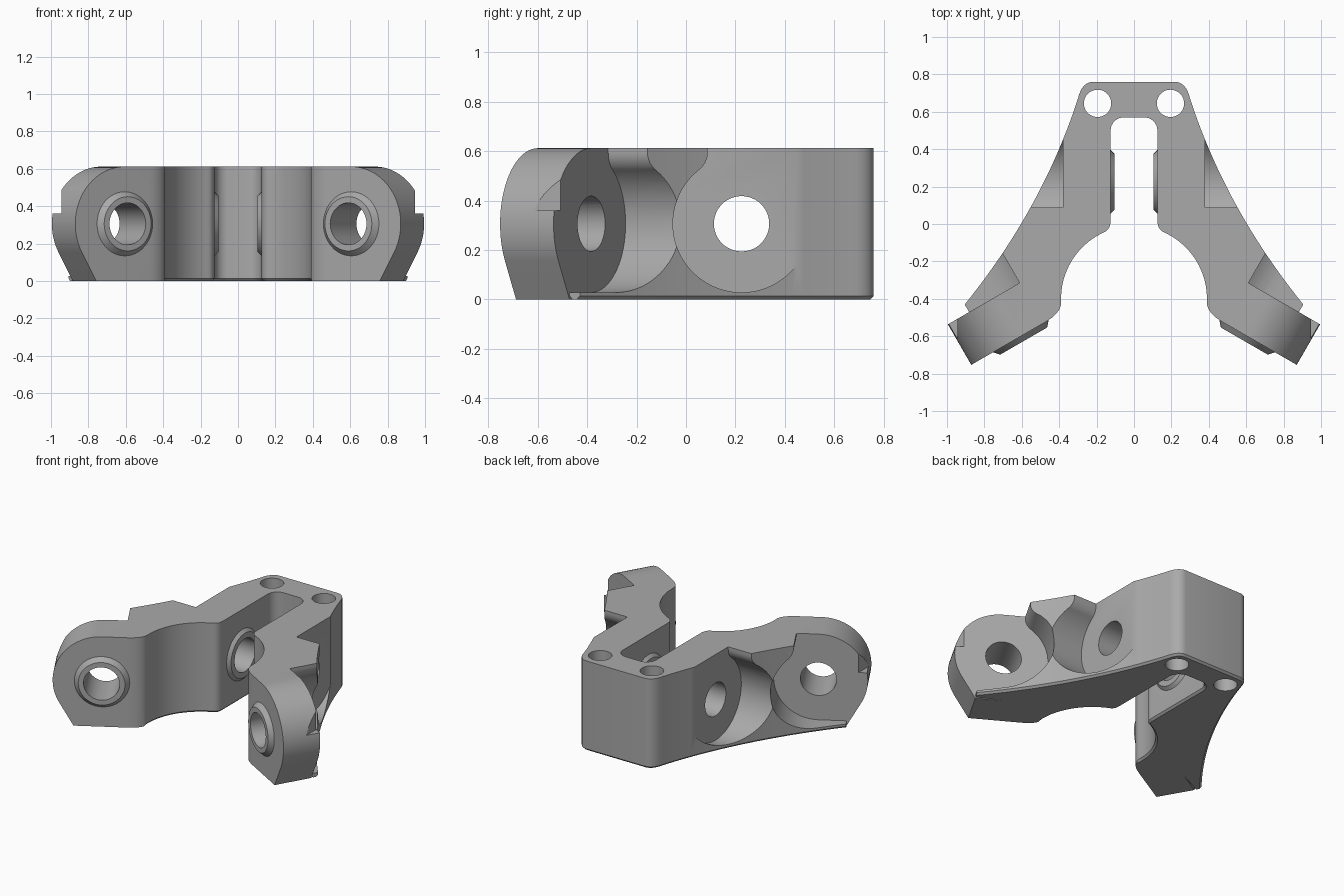
import bpy, bmesh
from math import radians, sin, cos
from mathutils import Vector, Matrix

if "Cube" in bpy.data.objects:
    bpy.data.objects.remove(bpy.data.objects["Cube"])

HEIGHT = 0.612
MID = HEIGHT / 2
X, Y, Z = Vector((1, 0, 0)), Vector((0, 1, 0)), Vector((0, 0, 1))
# Foot frame: along runs outward across its face, back runs through its thickness
ALONG = Vector((cos(radians(30)), -0.5, 0))
BACK = Vector((0.5, cos(radians(30)), 0))
FOOT = Vector((0.605, -0.6, MID))
THICK = 0.25
SPOT = 0.278
PIVOT_Y = 0.225


def arc(cx, cy, r, a0, a1, n=24):
    angles = [radians(a0 + (a1 - a0) * i / n) for i in range(n + 1)]
    return [(cx + r * cos(a), cy + r * sin(a)) for a in angles]


def bezier(a, b, c, n=8):
    a, b, c = Vector(a), Vector(b), Vector(c)
    ts = [i / n for i in range(n + 1)]
    return [tuple(a * (1 - t) ** 2 + b * 2 * t * (1 - t) + c * t * t) for t in ts]


def to_object(name, bm):
    bmesh.ops.recalc_face_normals(bm, faces=bm.faces)
    mesh = bpy.data.meshes.new(name)
    bm.to_mesh(mesh)
    bm.free()
    obj = bpy.data.objects.new(name, mesh)
    bpy.context.collection.objects.link(obj)
    return obj


def prism_mesh(points, origin, u, v, n, depth):
    bm = bmesh.new()
    verts = [bm.verts.new(origin + u * p[0] + v * p[1]) for p in points]
    face = bm.faces.new(verts)
    out = bmesh.ops.extrude_face_region(bm, geom=[face])
    moved = [g for g in out["geom"] if isinstance(g, bmesh.types.BMVert)]
    bmesh.ops.translate(bm, verts=moved, vec=n * depth)
    bmesh.ops.remove_doubles(bm, verts=bm.verts, dist=1e-5)
    return bm


def prism(name, *args):
    return to_object(name, prism_mesh(*args))


def cone(name, start, direction, depth, r1, r2):
    bm = bmesh.new()
    turn = direction.to_track_quat('Z', 'Y').to_matrix().to_4x4()
    place = Matrix.Translation(start + direction * depth / 2) @ turn
    bmesh.ops.create_cone(bm, cap_ends=True, segments=48, radius1=r1,
                          radius2=r2, depth=depth, matrix=place)
    return to_object(name, bm)


def combine(target, tool, operation):
    mod = target.modifiers.new("combine", 'BOOLEAN')
    mod.operation, mod.object, mod.solver = operation, tool, 'EXACT'
    bpy.context.view_layer.objects.active = target
    bpy.ops.object.modifier_apply(modifier=mod.name)
    bpy.data.objects.remove(tool)


def on_foot(u, n):
    p = FOOT + ALONG * u + BACK * n
    return (p.x, p.y)


# Half of the yoke in plan, from the rear bridge round to the inner slot
outline = [(0, 0.76)]
outline += bezier((0.22, 0.76), (0.28, 0.757), (0.3, 0.67))
outline += bezier((0.3, 0.67), (0.489, 0.085), on_foot(0.175, 0.297), 24)[1:]
outline += [on_foot(0.175, THICK), on_foot(0, THICK), on_foot(0, 0)]
outline += bezier(on_foot(-0.15, 0), (0.39, -0.476), (0.39, -0.42))
outline += arc(0, -0.4, 0.39, 0, 65)
outline += bezier((0.155, -0.042), (0.125, -0.025), (0.125, 0.02))
outline += arc(0.055, 0.5, 0.07, 0, 90, 8)
outline += [(0, 0.57)]
bm = prism_mesh(outline, Vector((0, 0, 0)), X, Y, Z, HEIGHT)

# Chamfer round the underside
lower = [e for e in bm.edges if all(v.co.z < 1e-4 for v in e.verts)
         and any(v.co.x > 1e-4 for v in e.verts)
         and sum(v.co.y for v in e.verts) / 2 > -0.44]
bmesh.ops.bevel(bm, geom=lower, offset=0.013, segments=1, affect='EDGES')
yoke = to_object("pivot_yoke", bm)

# Round clearance pockets with a rounded neck open at the top
neck = [(-0.137, 0.5)] + bezier((-0.137, 0.29), (-0.137, 0.252), (-0.166, 0.223))
foot_pocket = neck + arc(0, 0, SPOT, 130, 270, 32) + [(0.6, -SPOT), (0.6, 0.5)]
side_pocket = neck + arc(0, 0, SPOT, 130, 325, 40) + [(0.29, -0.09), (0.29, 0.5)]
combine(yoke, prism("foot_cutter", foot_pocket, FOOT + BACK * THICK,
                    ALONG, Z, BACK, 0.8), 'DIFFERENCE')
combine(yoke, prism("side_cutter", side_pocket, Vector((0.38, PIVOT_Y, MID)),
                    Y, Z, X, 0.5), 'DIFFERENCE')

# Rounded foot with a notch in its outer rear corner
profile = [(-0.08, -MID), (-0.08, MID)] + arc(0, 0, MID, 90, -30, 32) + [(0.177, -MID)]
foot = prism("foot", profile, FOOT, ALONG, Z, BACK, THICK)
notch = [(0.945, -0.62), (1.1, -0.62), (1.1, -0.3), (0.945, -0.3)]
combine(foot, prism("notch_cutter", notch, Vector((0, 0, 0.36)), X, Y, Z, 0.4),
        'DIFFERENCE')
combine(yoke, foot, 'UNION')

# Chamfered bosses, then the pivot bores and the vertical bolt hole
combine(yoke, cone("foot_boss", FOOT + BACK * 0.03, -BACK, 0.06, 0.198, 0.145), 'UNION')
pivot = Vector((0.155, PIVOT_Y, MID))
combine(yoke, cone("side_boss", pivot, -X, 0.05, 0.2, 0.15), 'UNION')
bores = [(FOOT - BACK * 0.2, BACK, 0.112), (pivot - X * 0.1, X, 0.112),
         (Vector((0.195, 0.645, -0.1)), Z, 0.073)]
for start, axis, radius in bores:
    combine(yoke, cone("bore_cutter", start, axis, 0.9, radius, radius), 'DIFFERENCE')

# Open the centre plane and mirror
bm = bmesh.new()
bm.from_mesh(yoke.data)
centre = [f for f in bm.faces if all(abs(v.co.x) < 1e-4 for v in f.verts)]
bmesh.ops.delete(bm, geom=centre, context='FACES')
bm.to_mesh(yoke.data)
bm.free()
mirror = yoke.modifiers.new("mirror", 'MIRROR')
mirror.merge_threshold = 0.0005
bpy.context.view_layer.objects.active = yoke
bpy.ops.object.modifier_apply(modifier=mirror.name)

# Single grey finish
grey = bpy.data.materials.new("plain_grey")
grey.use_nodes = True
colour = (0.4, 0.4, 0.4, 1)
grey.diffuse_color = colour
grey.node_tree.nodes["Principled BSDF"].inputs["Base Color"].default_value = colour
yoke.data.materials.clear()
yoke.data.materials.append(grey)
for face in yoke.data.polygons:
    face.material_index = 0

bpy.ops.object.select_all(action='DESELECT')
yoke.select_set(True)
bpy.ops.object.shade_smooth_by_angle(angle=radians(28))
